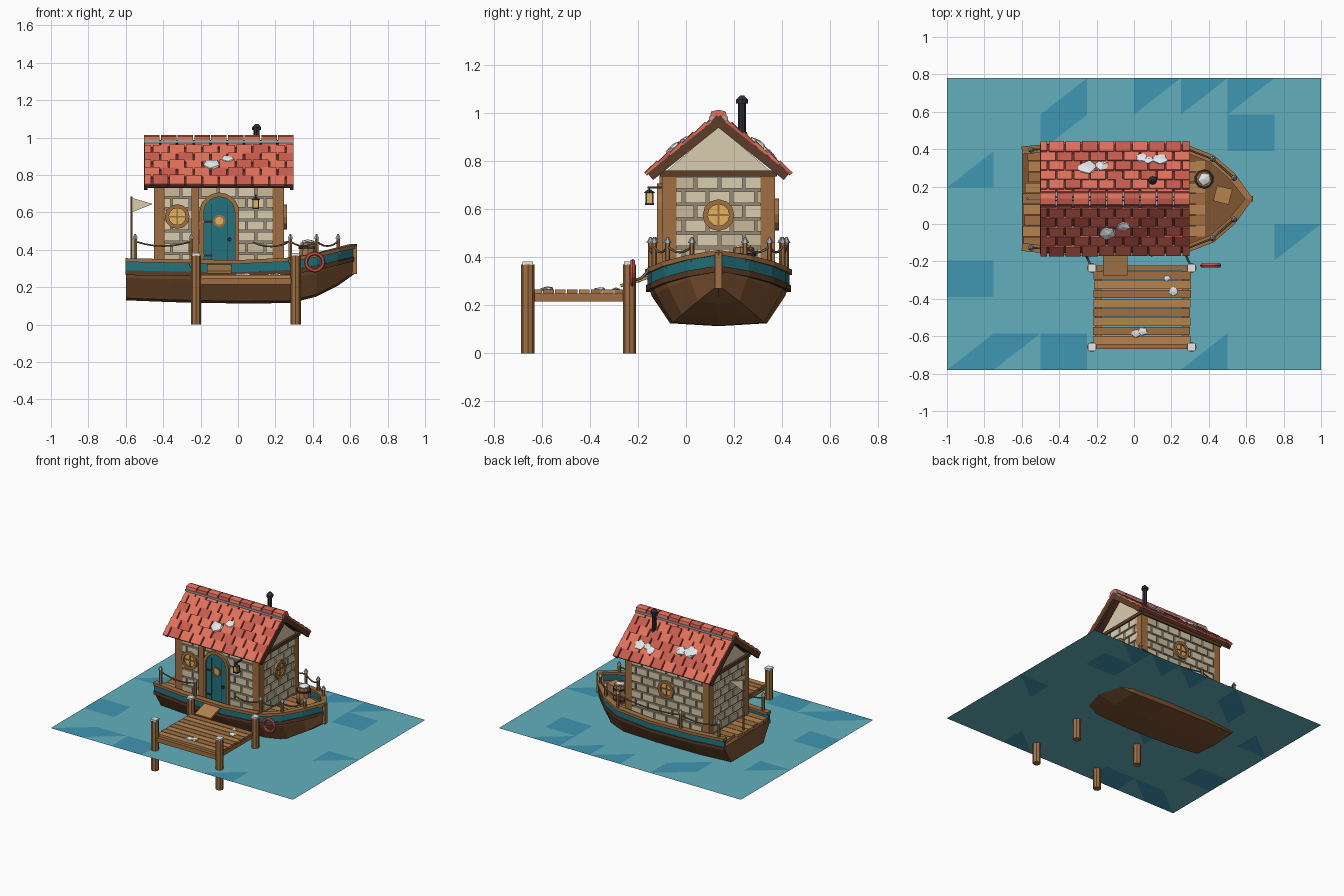
import bpy, bmesh, random
from math import sin, cos, pi, atan
from mathutils import Matrix, Vector

if "Cube" in bpy.data.objects:
    bpy.data.objects.remove(bpy.data.objects["Cube"])

random.seed(4)
T, R, I = Matrix.Translation, Matrix.Rotation, Matrix.Identity(4)
YC = 0.135  # boat centre line


def mat(name, *rgb):
    m = bpy.data.materials.new(name)
    m.diffuse_color = [((c / 255 + 0.055) / 1.055) ** 2.4 for c in rgb] + [1]
    m.use_nodes = True
    m.node_tree.nodes["Principled BSDF"].inputs["Base Color"].default_value = m.diffuse_color
    return m


WOOD, DARK, TAN = mat("wood", 160, 112, 66), mat("dark_wood", 92, 60, 40), mat("tan", 182, 132, 80)
HULL, TEAL, CREAM = mat("hull", 126, 84, 50), mat("teal", 34, 116, 128), mat("cream", 218, 205, 175)
CREAM2, MORTAR, SNOW = mat("cream_dark", 200, 186, 155), mat("mortar", 150, 136, 116), mat("snow", 228, 232, 234)
RED, RED2, UNDER = mat("tile", 226, 112, 92), mat("tile_dark", 200, 92, 78), mat("roof_under", 92, 50, 42)
IRON, GLASS, RING = mat("iron", 48, 48, 54), mat("glass", 228, 180, 92), mat("ring", 200, 80, 72)
WATER, WAVE, ROPE = mat("water", 98, 176, 190), mat("wave", 64, 150, 178), mat("rope", 120, 105, 88)
CAP = mat("cap", 165, 170, 178)


def finish(name, bm, *mats):
    bmesh.ops.recalc_face_normals(bm, faces=bm.faces)
    me = bpy.data.meshes.new(name)
    bm.to_mesh(me)
    for m in mats:
        me.materials.append(m)
    ob = bpy.data.objects.new(name, me)
    bpy.context.collection.objects.link(ob)
    return ob


def paint(res, mi):
    for f in {f for v in res["verts"] for f in v.link_faces}:
        f.material_index = mi


def box(bm, c, size, mi=0, M=I):
    paint(bmesh.ops.create_cube(bm, size=1, matrix=M @ T(c) @ Matrix.Diagonal((*size, 1))), mi)


def cyl(bm, base, r1, r2, h, seg=8, mi=0, M=I):
    paint(bmesh.ops.create_cone(bm, cap_ends=True, segments=seg, radius1=r1, radius2=r2, depth=h,
                                matrix=M @ T(Vector(base) + Vector((0, 0, h / 2)))), mi)


def loft(bm, rings, mi=0, closed=False, M=I):
    vs = [[bm.verts.new(M @ Vector(p)) for p in r] for r in rings]
    n = len(vs[0])
    fs = []
    for a, b in zip(vs, vs[1:] + vs[:1] if closed else vs[1:]):
        fs += [bm.faces.new((a[k], a[(k + 1) % n], b[(k + 1) % n], b[k])) for k in range(n)]
    if not closed:
        fs += [bm.faces.new(vs[0]), bm.faces.new(vs[-1])]
    for f in fs:
        f.material_index = mi


def rope(name, a, b, sag, r=0.005):
    cu = bpy.data.curves.new(name, 'CURVE')
    cu.dimensions, cu.bevel_depth, cu.bevel_resolution = '3D', r, 1
    sp = cu.splines.new('POLY')
    sp.points.add(6)
    for k, p in enumerate(sp.points):
        t = k / 6
        q = Vector(a).lerp(Vector(b), t)
        p.co = (q.x, q.y, q.z - sag * 4 * t * (1 - t), 1)
    cu.materials.append(ROPE)
    bpy.context.collection.objects.link(bpy.data.objects.new(name, cu))


# Water sheet: grid of triangles, some darker (column, row, halves)
waves = {(2, 0): "L", (2, 1): "U", (4, 0): "U", (5, 0): "U", (6, 0): "U", (6, 1): "UL", (0, 2): "L", (0, 5): "UL",
         (7, 4): "U", (0, 7): "L", (1, 7): "U", (2, 7): "UL", (5, 7): "L", (3, 4): "U", (4, 3): "L"}
bm = bmesh.new()
g = [[bm.verts.new((-1 + i / 4, 0.78 - j * 0.195, 0.15)) for j in range(9)] for i in range(9)]
for i in range(8):
    for j in range(8):
        tl, tr, bl, br = g[i][j], g[i + 1][j], g[i][j + 1], g[i + 1][j + 1]
        for half, tri in (("U", (tl, bl, tr)), ("L", (tr, bl, br))):
            bm.faces.new(tri).material_index = int(half in waves.get((i, j), ""))
finish("water", bm, WATER, WAVE)

# Hull stations: x, half width, sheer height, keel height
ST = [(-.60, .265, .355, .13), (-.35, .29, .35, .12), (0, .292, .345, .113), (.28, .275, .358, .115),
      (.42, .22, .382, .15), (.53, .125, .408, .205), (.622, .004, .43, .27)]


def at(x, col):
    for a, b in zip(ST, ST[1:]):
        if x <= b[0]:
            return a[col] + (b[col] - a[col]) * (x - a[0]) / (b[0] - a[0])
    return ST[-1][col]


bm = bmesh.new()
rings = []
for x, w, s, k in ST:
    top = s - .065
    half = [(w, top), (w * .95, k + .75 * (top - k)), (w * .69, k + .012)]
    rings.append([(x, YC - y, z) for y, z in half] + [(x, YC, k)] + [(x, YC + y, z) for y, z in half[::-1]])
loft(bm, rings)
finish("hull", bm, HULL)

# Bulwark bands swept round the bow
path = [Vector((x, -w, s)) for x, w, s, k in ST[:-1]] + [Vector((.622, 0, .43))]
path += [Vector((p.x, -p.y, p.z)) for p in path[-2::-1]]
for name, out, inn, lo, hi, m in (("wale", .01, -.01, -.09, -.065, DARK), ("teal_band", .004, -.014, -.066, -.018, TEAL),
                                  ("rail_cap", .014, -.028, -.02, 0, WOOD)):
    bm, rings = bmesh.new(), []
    for i, p in enumerate(path):
        d = path[min(i + 1, len(path) - 1)] - path[max(i - 1, 0)]
        n = Vector((d.y, -d.x, 0)).normalized()
        rings.append([p + n * o + Vector((0, YC, z)) for o, z in ((out, lo), (out, hi), (inn, hi), (inn, lo))])
    loft(bm, rings)
    finish(name, bm, m)
bm = bmesh.new()
box(bm, (.62, YC, .345), (.03, .03, .15))
finish("stem_post", bm, WOOD)

# Deck planks
bm = bmesh.new()
for i in range(9):
    y = (i - 4) * .058
    x0, x1 = -.6 + random.random() * .04, .46
    while at(x1, 1) < abs(y) + .04:
        x1 -= .01
    box(bm, ((x0 + x1) / 2, YC + y, .3), (x1 - x0, .054, .02), i % 2)
finish("deck_planks", bm, WOOD, TAN)

# Railing posts and ropes
bm = bmesh.new()
for s in (-1, 1):
    pts = []
    for x in (-.55, -.25, .28, .42, .535):
        y, z = YC + s * (at(x, 1) - .008), at(x, 2) - .03
        cyl(bm, (x, y, z), .011, .011, .463 - z, 6)
        cyl(bm, (x, y, .46), .017, .004, .024, 6, 1)
        pts.append((x, y, .445))
    for k in (0, 2, 3):
        rope("rail_rope", pts[k], pts[k + 1], .025)
    rope("rail_rope", pts[1] if s > 0 else (.08, -.15, .44), pts[2], .025)
finish("rail_posts", bm, WOOD, CAP)

# House body with gable, corner posts, beams
X0, X1, Y0, Y1 = -.44, .235, -.09, .36
bm = bmesh.new()
box(bm, ((X0 + X1) / 2, YC, .53), (X1 - X0, Y1 - Y0, .46))
loft(bm, [[(x, Y0, .75), (x, Y1, .75), (x, YC, .945)] for x in (X0, X1)], 1)
finish("house_core", bm, MORTAR, CREAM)
bm = bmesh.new()
for x in (X0 + .02, X1 - .02):
    for y in (Y0 + .02, Y1 - .02):
        box(bm, (x, y, .53), (.06, .06, .46))
box(bm, (-.228, Y0, .53), (.04, .04, .46))
for x in (X0, X1):
    box(bm, (x, YC, .748), (.035, .48, .024), 1)
for y in (Y0, Y1):
    box(bm, (-.1, y, .748), (.7, .035, .024), 1)
finish("timber_frame", bm, WOOD, DARK)

# Brick courses on each wall; walls use local x along, y up, z outward
def wall(x, y, z, deg):
    return T((x, y, z)) @ R(deg * pi / 180, 4, 'Z') @ R(pi / 2, 4, 'X')


bm = bmesh.new()
for M, L in ((wall(-.1, Y0, .32, 0), .61), (wall(X1, YC, .32, 90), .39), (wall(-.1, Y1, .32, 180), .61),
             (wall(X0, YC, .32, 270), .39)):
    for r in range(7):
        u = -L / 2 - (r % 2) * .05
        while u < L / 2:
            a, b = max(u, -L / 2), min(u + .1, L / 2)
            if b - a > .02:
                box(bm, ((a + b) / 2, .03 + r * .06, .003), (b - a - .012, .048, .014), int(random.random() < .35), M)
            u += .1
finish("bricks", bm, CREAM, CREAM2)


def arc(r0, r1, z0, z1, a0, a1, n):
    return [[(r * cos(a), r * sin(a), z) for r, z in ((r0, z0), (r1, z0), (r1, z1), (r0, z1))]
            for a in (a0 + (a1 - a0) * k / n for k in range(n + 1))]


# Round windows
for M in (wall(-.325, Y0, .578, 0), wall(X1, YC, .575, 90), wall(-.1, Y1, .578, 180)):
    bm = bmesh.new()
    loft(bm, arc(.045, .066, 0, .026, 0, 2 * pi, 12)[:-1], 0, True, M)
    cyl(bm, (0, 0, 0), .048, .048, .014, 12, 1, M)
    box(bm, (0, 0, .015), (.09, .008, .01), 0, M)
    box(bm, (0, 0, .015), (.008, .09, .01), 0, M)
    finish("round_window", bm, WOOD, GLASS)

# Arched door
M = wall(-.1, Y0, .6, 0)
bm = bmesh.new()
out = [(-.085, -.29)] + [(-.085 * cos(k * pi / 10), .085 * sin(k * pi / 10)) for k in range(11)] + [(.085, -.29)]
loft(bm, [[(x, y, z) for x, y in out] for z in (0, .018)], 0, False, M)
fr = arc(.083, .106, 0, .03, pi, 0, 10)
foot = [[(x, -.29, z) for x, y, z in fr[e]] for e in (0, -1)]
loft(bm, [foot[0]] + fr + [foot[1]], 1, False, M)
loft(bm, arc(.022, .034, .01, .026, 0, 2 * pi, 10)[:-1], 1, True, M @ T((0, -.045, 0)))
cyl(bm, (0, -.045, .01), .024, .024, .012, 10, 2, M)
cyl(bm, (.055, -.145, .015), .011, .011, .018, 8, 3, M)
for y in (-.05, -.23):
    box(bm, (-.06, y, .02), (.045, .012, .006), 3, M)
for x in (-.042, .042):
    box(bm, (x, -.12, .0185), (.003, .33, .002), 3, M)
finish("door", bm, TEAL, WOOD, GLASS, IRON)

# Roof: slabs, tiles, bargeboards in slope coordinates (x, down slope, outward)
th, RX0, RX1 = atan(.8), -.505, .3
bm = bmesh.new()
SL = {}
for s in (-1, 1):
    M = SL[s] = Matrix(((1, 0, 0, 0), (0, s * cos(th), s * sin(th), YC), (0, -sin(th), cos(th), 1.0), (0, 0, 0, 1)))
    box(bm, (-.1025, .193, -.027), (.79, .385, .022), 2, M)
    for x in (RX0 + .012, RX1 - .012):
        box(bm, (x, .193, -.03), (.02, .388, .036), 3, M)
    for r in range(6):
        tilt = M @ T((0, .037 + r * .0645, -.008)) @ R(-.1, 4, 'X')
        for c in range(-1, 9):
            a = RX0 + (c + (r % 2) / 2) * .0895
            a, b = max(a, RX0), min(a + .0895, RX1)
            if b - a > .02:
                box(bm, ((a + b) / 2, 0, random.random() * .004), (b - a - .009, .072, .014), int(random.random() < .4), tilt)
for c in range(9):
    x = RX0 + (c + .5) * .0895
    loft(bm, [[(x + d, YC + y, z) for y, z in ((-.036, .982), (-.03, 1.006), (0, 1.013), (.03, 1.006), (.036, .982))]
              for d in (-.041, .041)], c % 2)
finish("roof", bm, RED, RED2, UNDER, DARK)
bm = bmesh.new()
box(bm, (-.1025, YC, .978), (.8, .08, .014))
finish("ridge_flashing", bm, CAP)

# Chimney
bm = bmesh.new()
cyl(bm, (.1, .233, .86), .016, .016, .19)
cyl(bm, (.1, .233, .9), .026, .02, .02)
cyl(bm, (.1, .233, 1.04), .024, .024, .015)
cyl(bm, (.1, .233, 1.055), .024, .008, .018)
finish("chimney", bm, IRON)

# Snow clumps on roof, dock and barrel
def snow(bm, M, r, flat=.3):
    res = bmesh.ops.create_icosphere(bm, subdivisions=1, radius=r, matrix=M @ Matrix.Diagonal((1, .9, flat, 1)) @ R(random.random() * 3, 4, 'Z'))
    for v in res["verts"]:
        v.co += Vector([random.uniform(-.1, .1) * r for _ in range(3)])


bm = bmesh.new()
for s, x, y, r in ((-1, -.14, -.05, .05), (-1, -.055, -.01, .038), (1, -.25, .3, .052), (1, -.17, .31, .042),
                   (1, .04, .355, .036), (1, .14, .345, .045), (1, .08, .34, .03)):
    snow(bm, SL[s] @ T((x, abs(y - YC) / cos(th), .002)), r)
for x, y, r in ((.21, -.36, .028), (.175, -.29, .02), (.01, -.585, .028), (.045, -.575, .028)):
    snow(bm, T((x, y, .268)), r)
snow(bm, T((.375, .24, .442)), .04)
finish("snow", bm, SNOW)

# Lantern on bracket
bm = bmesh.new()
box(bm, (.095, -.125, .69), (.01, .07, .01))
box(bm, (.095, -.152, .682), (.006, .006, .02))
cyl(bm, (.095, -.152, .667), .024, .008, .014, 4, 0)
box(bm, (.095, -.152, .645), (.026, .026, .044), 1)
box(bm, (.095, -.152, .622), (.036, .036, .008))
for dx in (-.014, .014):
    for dy in (-.014, .014):
        box(bm, (.095 + dx, -.152 + dy, .645), (.006, .006, .046))
finish("lantern", bm, IRON, GLASS)

# Stern flag
bm = bmesh.new()
cyl(bm, (-.57, YC, .3), .007, .007, .385, 6)
loft(bm, [[(-.565, YC + d, .677), (-.565, YC + d, .602), (-.455, YC + d, .645)] for d in (-.003, .003)], 1)
finish("flag", bm, WOOD, CREAM)

# Barrel and crate on the foredeck
bm = bmesh.new()
cyl(bm, (.375, .24, .305), .042, .053, .065, 10)
cyl(bm, (.375, .24, .37), .053, .042, .07, 10)
for z in (.325, .405):
    cyl(bm, (.375, .24, z), .053, .053, .012, 10, 1)
finish("barrel", bm, WOOD, IRON)
bm = bmesh.new()
box(bm, (0, 0, .035), (.085, .085, .075), 0, T((.475, .155, .315)) @ R(-.25, 4, 'Z'))
finish("crate", bm, TAN)

# Dock: planks, beams, posts with snowy caps, gangplank
bm = bmesh.new()
for i in range(8):
    box(bm, (.042 + random.uniform(-.004, .004), -.275 - i * .0495, .257), (.52, .044, .018), i % 2)
for x in (-.19, .275):
    box(bm, (x, -.445, .232), (.035, .42, .034))
for y in (-.235, -.655):
    box(bm, (.042, y, .232), (.5, .026, .034))
for x in (-.225, .308):
    for y in (-.235, -.658):
        cyl(bm, (x, y, 0), .0275, .0275, .37, 8, 0)
        box(bm, (x, y, .375), (.044, .044, .014), 2)
box(bm, (0, 0, 0), (.13, .13, .014), 1, T((-.1, -.21, .3)) @ R(.3, 4, 'X'))
finish("dock", bm, WOOD, TAN, SNOW)

# Mooring ropes and life ring
rope("mooring_rope", (-.225, -.235, .32), (-.26, -.16, .34), .03, .006)
rope("mooring_rope", (.308, -.235, .32), (.27, -.15, .36), .03, .006)
bpy.ops.mesh.primitive_torus_add(major_radius=.046, minor_radius=.011, major_segments=16, minor_segments=6,
                                 location=(.41, -.222, .335), rotation=(pi / 2, 0, 0))
bpy.context.object.name = "life_ring"
bpy.context.object.data.materials.append(RING)
